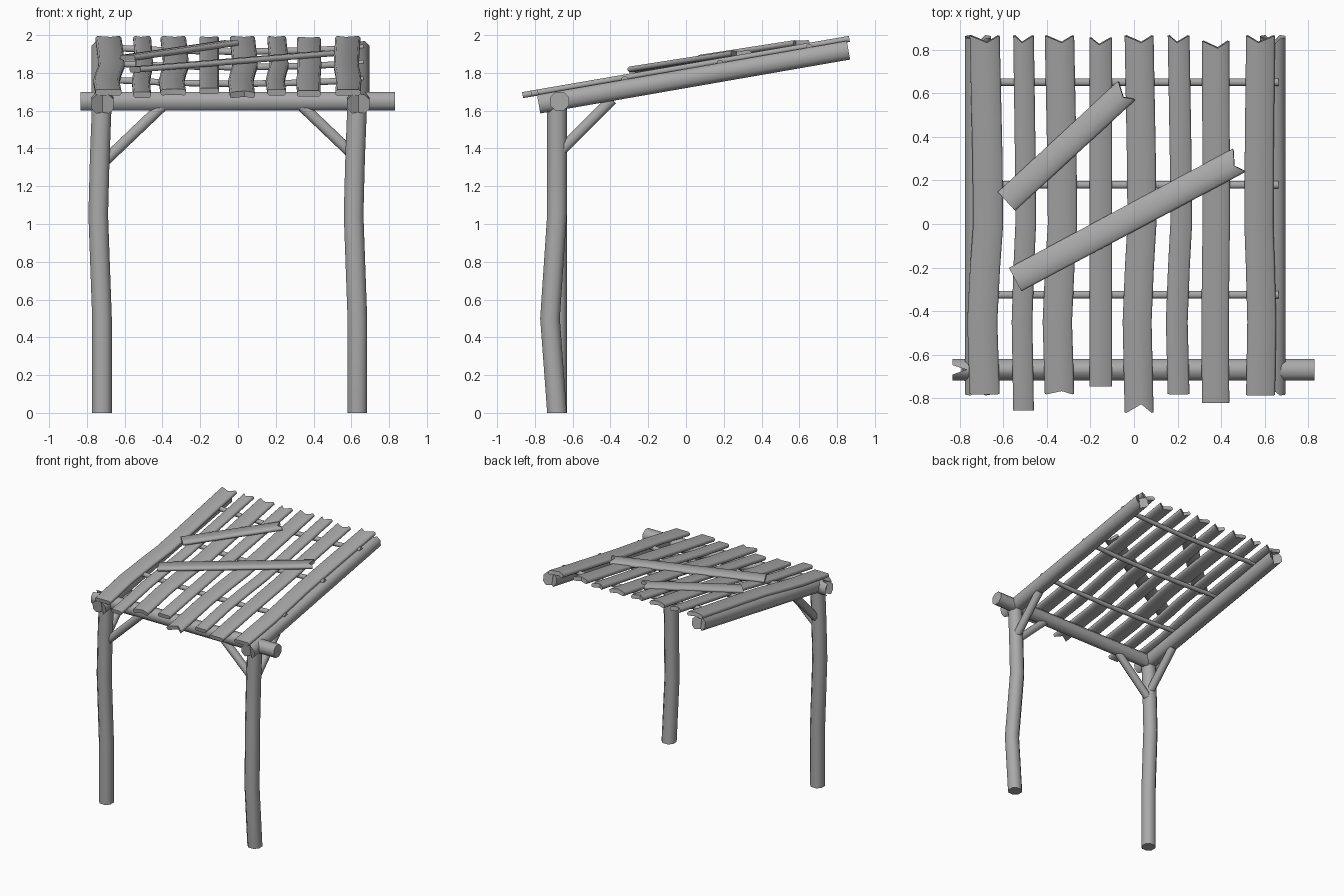
import bpy
import bmesh
from mathutils import Vector

cube = bpy.data.objects.get("Cube")
if cube:
    bpy.data.objects.remove(cube, do_unlink=True)

wood = bpy.data.materials.new("weathered_grey")
wood.use_nodes = True
GREY = (0.4, 0.4, 0.4, 1)
wood.diffuse_color = GREY
wood.node_tree.nodes["Principled BSDF"].inputs["Base Color"].default_value = GREY


def timber(name, path, width, height, bevel, notch=(0, 0), apex=0.0):
    """Loft a chamfered rectangle along a path; notch cuts a V in the start and end."""
    path = [Vector(p) for p in path]
    along = (path[-1] - path[0]).normalized()
    side = Vector((1, 0, 0)) if abs(along.z) > 0.95 else along.cross(Vector((0, 0, 1)))
    side.normalize()
    up = side.cross(along).normalized()
    w, h, b = width / 2, height / 2, bevel
    half = [(w - b, -h), (w, b - h), (w, h - b), (w - b, h)]
    ring = [(apex * w, -h)] + half + [(apex * w, h)] + [(-u, v) for u, v in reversed(half)]
    n = len(ring)
    bm = bmesh.new()
    rings = []
    for i, p in enumerate(path):
        loop = []
        for k, (u, v) in enumerate(ring):
            q = p + side * u + up * v
            if k in (0, n // 2):
                if i == 0:
                    q += along * notch[0]
                if i == len(path) - 1:
                    q -= along * notch[1]
            loop.append(bm.verts.new(q))
        rings.append(loop)
    for a, c in zip(rings, rings[1:]):
        for k in range(n):
            m = (k + 1) % n
            bm.faces.new((a[k], a[m], c[m], c[k]))
    # Each cap is two halves that meet at the notch
    for loop in (rings[0], rings[-1]):
        bm.faces.new(loop[:n // 2 + 1])
        bm.faces.new(loop[n // 2:] + loop[:1])
    bmesh.ops.recalc_face_normals(bm, faces=bm.faces)
    mesh = bpy.data.meshes.new(name)
    bm.to_mesh(mesh)
    bm.free()
    mesh.materials.append(wood)
    obj = bpy.data.objects.new(name, mesh)
    bpy.context.collection.objects.link(obj)
    bpy.ops.object.select_all(action="DESELECT")
    obj.select_set(True)
    bpy.context.view_layer.objects.active = obj
    bpy.ops.object.shade_smooth_by_angle(angle=0.9)
    return obj


def rafter_z(y):
    return 1.92 + 0.174 * (y - 0.86)


def plank_z(y):
    return 1.979 + 0.172 * (y - 0.86)


# Posts, slightly crooked
for label, x, lean in (("right", -0.72, 0), ("left", 0.632, -0.037)):
    bends = [(0, 0, 0), (0.5, 0, lean), (1.05, -0.02, 0), (1.35, -0.012, 0), (1.66, 0, 0)]
    timber(label + "_post", [(x + dx, -0.683 + dy, z) for z, dx, dy in bends],
           0.104, 0.104, 0.028)

# Front beam
timber("front_beam", [(-0.835, -0.67, 1.65), (0.83, -0.67, 1.65)],
       0.1, 0.1, 0.028, notch=(0.065, 0))

# Sloping rafters
for label, x in (("right", -0.717), ("left", 0.637)):
    timber(label + "_rafter", [(x, y, rafter_z(y)) for y in (-0.78, 0.04, 0.86)],
           0.118, 0.1, 0.026, notch=(0.03, 0.035))

# Knee braces to the beam and to the rafters
for label, x, s, z in (("right", -0.72, 1, 1.32), ("left", 0.632, -1, 1.345)):
    timber(label + "_beam_brace", [(x, -0.675, z), (x + s * 0.32, -0.675, z + 0.305)],
           0.06, 0.058, 0.016)
    timber(label + "_rafter_brace", [(x, -0.68, 1.37), (x, -0.39, 1.66)],
           0.06, 0.058, 0.016)

# Thin sagging battens under the planks
for i, y in enumerate((-0.325, 0.18, 0.652)):
    z = rafter_z(y) + 0.05
    timber(f"batten_{i + 1}",
           [(-0.7, y, z), (-0.35, y, z - 0.016), (0, y, z - 0.022),
            (0.35, y, z - 0.016), (0.665, y, z)], 0.034, 0.034, 0.009)

# Roof planks: left edge, right edge, front, back, bow, front notch
planks = [
    (-0.755, -0.617, -0.78, 0.865, 0.016, 0),
    (-0.555, -0.46, -0.855, 0.865, 0.01, 0),
    (-0.41, -0.275, -0.78, 0.865, 0.014, 0.015),
    (-0.205, -0.1, -0.745, 0.855, 0, 0),
    (-0.043, 0.09, -0.865, 0.865, 0.013, 0.04),
    (0.155, 0.255, -0.78, 0.865, 0.012, 0),
    (0.312, 0.438, -0.82, 0.84, 0.003, 0),
    (0.515, 0.648, -0.785, 0.865, -0.008, 0),
]
for i, (x0, x1, front, back, bow, cut) in enumerate(planks):
    mid = (x0 + x1) / 2
    shape = [(front, 0), (-0.45, -0.7), (-0.2, 0.1), (0, 1), (0.3, 0.8), (back, 0)]
    timber(f"roof_plank_{i + 1}", [(mid + bow * k, y, plank_z(y)) for y, k in shape],
           x1 - x0, 0.032, 0.009, notch=(cut, 0.03), apex=0.15 * (-1) ** i)

# Loose boards nailed across the roof
for name, a, b, width in (("long_cross_board", (-0.545, -0.255), (0.482, 0.292), 0.122),
                          ("short_cross_board", (-0.585, 0.105), (-0.035, 0.612), 0.118)):
    timber(name, [(*a, plank_z(a[1]) + 0.031), (*b, plank_z(b[1]) + 0.022)],
           width, 0.03, 0.009, notch=(0, 0.03), apex=0.2)
